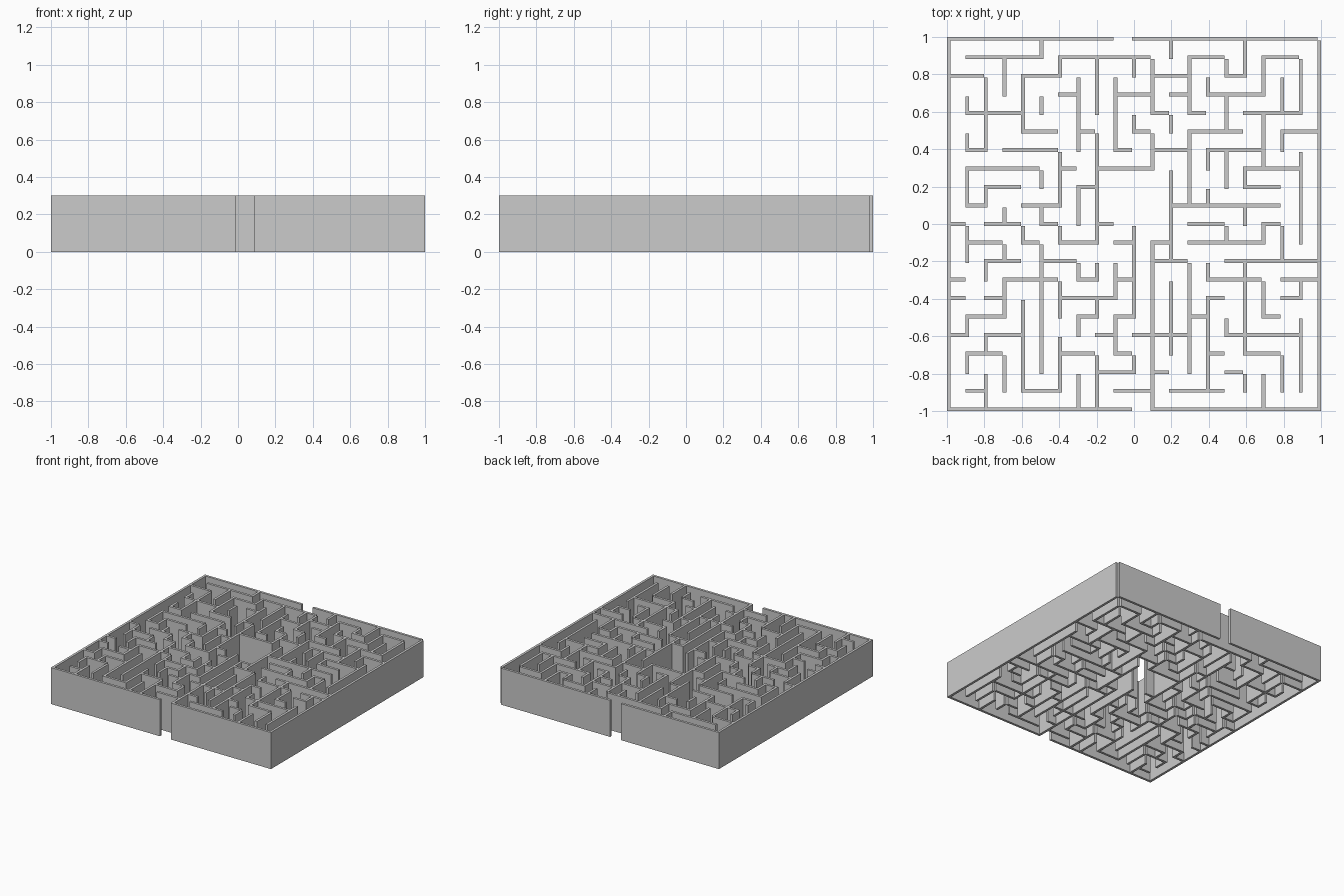
import bpy, bmesh

if "Cube" in bpy.data.objects:
    bpy.data.objects.remove(bpy.data.objects["Cube"])

P, W, H = 0.099, 0.02, 0.3   # cell pitch, wall thickness, wall height


def box(bm, x0, x1, y0, y1):
    v = [bm.verts.new((x, y, z)) for z in (0, H)
         for x, y in ((x0, y0), (x1, y0), (x1, y1), (x0, y1))]
    bm.faces.new(v[3::-1])
    bm.faces.new(v[4:])
    for i in range(4):
        k = (i + 1) % 4
        bm.faces.new((v[i], v[k], v[k + 4], v[i + 4]))


def finish(bm, name):
    me = bpy.data.meshes.new(name)
    bm.to_mesh(me)
    bm.free()
    bpy.context.collection.objects.link(bpy.data.objects.new(name, me))


def row(j, *spans):
    """Walls along x on grid line j, each from node a to node b."""
    y = -1 + P * j
    for a, b in spans:
        box(bm, -1 + P * a, -1 + P * b, y, y + W)


def col(i, *spans):
    """Walls along y on grid line i, each from node a to node b."""
    x = -1 + P * i
    for a, b in spans:
        box(bm, x, x + W, -1 + P * a, -1 + P * b)


# Outer walls with a front and a back opening
bm = bmesh.new()
row(0, (0, 10), (11, 20))
row(20, (0, 9), (10, 20))
col(0, (0, 20))
col(20, (0, 20))
finish(bm, "outer_walls")

# Inner walls running left to right
bm = bmesh.new()
row(1, (1, 2), (4, 6), (9, 11), (12, 15))
row(2, (8, 10), (11, 12), (15, 16))
row(3, (1, 3), (6, 8), (9, 10), (14, 15), (16, 18))
row(4, (0, 1), (2, 4), (8, 9), (10, 13), (15, 19))
row(5, (1, 3), (7, 8), (9, 10), (13, 14), (17, 18))
row(6, (0, 1), (2, 3), (6, 9), (14, 15), (18, 19))
row(7, (0, 1), (3, 6), (7, 8), (9, 10), (14, 17), (18, 20))
row(8, (2, 4), (5, 7), (11, 13), (15, 20))
row(9, (1, 3), (4, 5), (6, 8), (9, 10), (11, 12), (13, 17))
row(10, (0, 1), (2, 4), (5, 6), (8, 9), (13, 15), (17, 18))
row(11, (1, 2), (4, 6), (12, 18))
row(12, (2, 4), (7, 8), (16, 18))
row(13, (1, 5), (6, 7), (8, 11), (16, 19))
row(14, (1, 2), (3, 6), (9, 10), (11, 13), (14, 17))
row(15, (4, 6), (7, 8), (10, 11), (13, 16), (18, 20))
row(16, (1, 4), (11, 12), (13, 14), (16, 19))
row(17, (6, 7), (9, 11), (12, 13), (14, 17))
row(18, (0, 2), (4, 6), (11, 13), (15, 16))
row(19, (1, 5), (6, 11), (13, 15), (17, 19))
finish(bm, "inner_cross_walls")

# Inner walls running front to back
bm = bmesh.new()
col(1, (2, 3), (4, 5), (8, 10), (11, 13), (14, 15), (16, 17))
col(2, (0, 2), (3, 4), (7, 8), (11, 12), (14, 18))
col(3, (1, 3), (5, 7), (8, 9), (10, 11), (17, 19))
col(4, (1, 6), (9, 10), (15, 18))
col(5, (2, 9), (10, 11), (12, 13), (16, 17), (19, 20))
col(6, (1, 4), (5, 7), (9, 10), (11, 14), (18, 19))
col(7, (0, 2), (4, 5), (7, 8), (10, 12), (14, 18))
col(8, (0, 3), (5, 6), (7, 8), (9, 15), (16, 19))
col(9, (3, 5), (6, 8), (14, 18))
col(10, (2, 3), (5, 10), (15, 16), (18, 19))
col(11, (0, 2), (2, 9), (13, 15), (16, 19))
col(12, (3, 7), (8, 13), (15, 16), (19, 20))
col(13, (2, 8), (11, 15), (16, 19))
col(14, (1, 6), (7, 8), (11, 12), (13, 14), (17, 18))
col(15, (4, 5), (9, 10), (12, 14), (15, 17), (18, 19))
col(16, (1, 2), (3, 8), (10, 11), (12, 13), (18, 20))
col(17, (0, 2), (5, 7), (9, 10), (13, 16), (17, 19))
col(18, (1, 3), (8, 10), (14, 15), (16, 18))
col(19, (1, 5), (6, 7), (9, 14), (16, 19))
finish(bm, "inner_long_walls")
